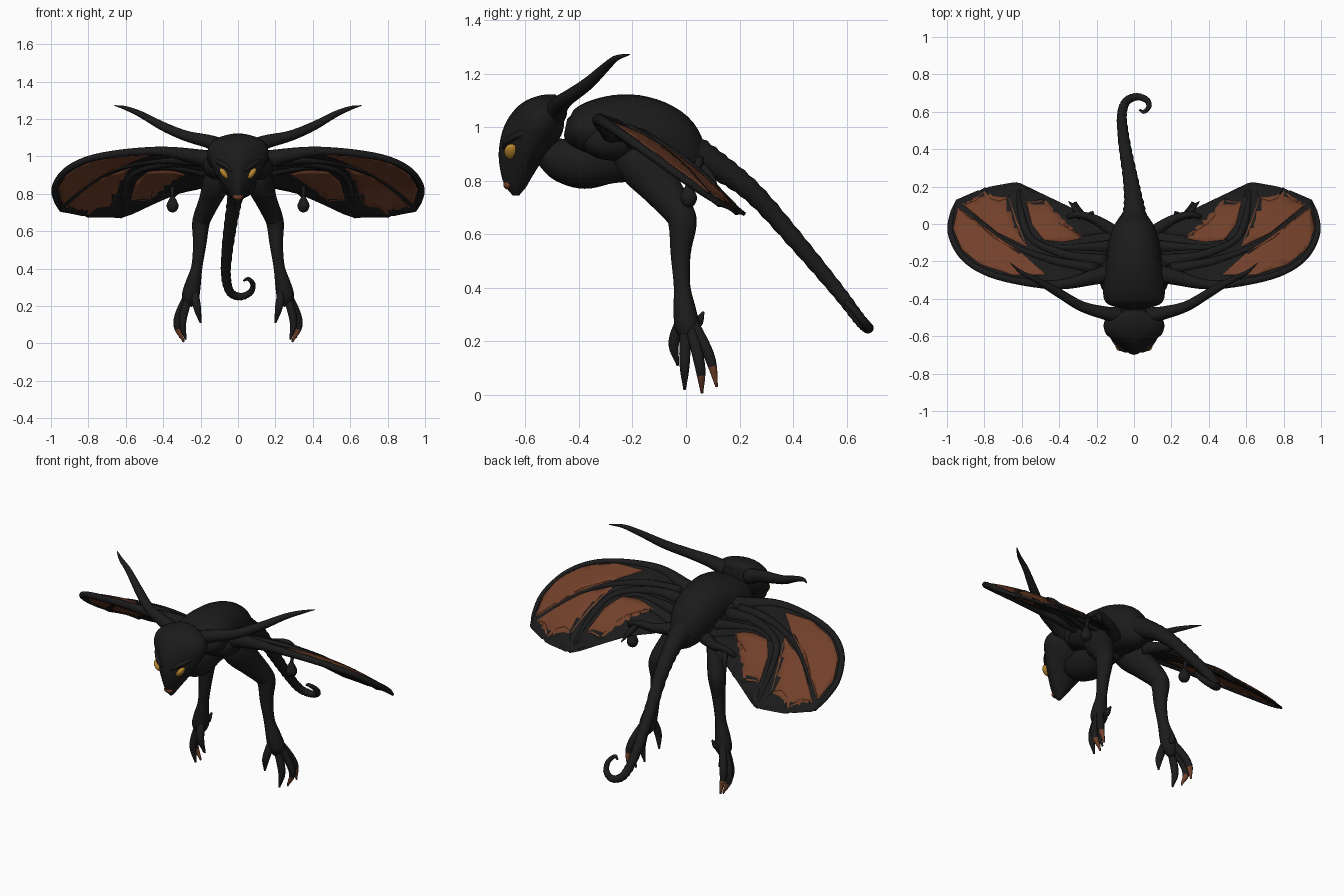
import bpy, bmesh, math
from mathutils import Vector, Matrix

cube = bpy.data.objects.get("Cube")
if cube:
    bpy.data.objects.remove(cube, do_unlink=True)


def make_material(name, rgb):
    mat = bpy.data.materials.new(name)
    mat.use_nodes = True
    colour = (*rgb, 1)
    mat.diffuse_color = colour
    mat.node_tree.nodes["Principled BSDF"].inputs["Base Color"].default_value = colour
    return mat


dark = make_material("charcoal_skin", (.011, .011, .011))
brown = make_material("brown_membrane", (.165, .051, .023))
gold = make_material("golden_eye", (.5, .25, .03))


def add_object(name, bm, materials):
    bmesh.ops.recalc_face_normals(bm, faces=bm.faces)
    for face in bm.faces:
        face.smooth = True
    mesh = bpy.data.meshes.new(name)
    bm.to_mesh(mesh)
    bm.free()
    for mat in materials:
        mesh.materials.append(mat)
    obj = bpy.data.objects.new(name, mesh)
    bpy.context.collection.objects.link(obj)
    return obj


def spline(points, steps):
    """Smooth curve through the points, carrying the radii along."""
    pts = [Vector(p) for p in points]
    pts = [pts[0] * 2 - pts[1]] + pts + [pts[-1] * 2 - pts[-2]]
    path = []
    for a, b, c, d in zip(pts, pts[1:], pts[2:], pts[3:]):
        for i in range(steps):
            t = i / steps
            path.append((b * 2 + (c - a) * t + (a * 2 - b * 5 + c * 4 - d) * t ** 2
                         + (b * 3 - a - c * 3 + d) * t ** 3) / 2)
    return path + [pts[-2]]


def tube(name, points, side=1, steps=5, segs=14, ref=(1, 0, 0), ridge=0, tip=0):
    """Loft of round rings; points hold x, y, z, radius and an optional second radius."""
    path = spline(points, steps)
    bm = bmesh.new()
    across = Vector(ref)
    rings = []
    for i, p in enumerate(path):
        centre = Vector(p[:3])
        ahead = Vector(path[min(i + 1, len(path) - 1)][:3])
        behind = Vector(path[max(i - 1, 0)][:3])
        tangent = (ahead - behind).normalized()
        across = (across - tangent * across.dot(tangent)).normalized()
        other = tangent.cross(across)
        swell = 1 + ridge * (i % 2)
        ring = []
        for k in range(segs):
            a = math.tau * k / segs
            v = (centre + across * math.cos(a) * max(p[3], .001) * swell
                 + other * math.sin(a) * max(p[-1], .001) * swell)
            ring.append(bm.verts.new((v.x * side, v.y, v.z)))
        rings.append(ring)
    for i, (low, high) in enumerate(zip(rings, rings[1:])):
        for k in range(segs):
            n = (k + 1) % segs
            face = bm.faces.new((low[k], low[n], high[n], high[k]))
            face.material_index = int(i >= len(rings) - 1 - tip)
    bm.faces.new(rings[0])
    bm.faces.new(rings[-1]).material_index = int(tip > 0)
    return add_object(name, bm, (dark, brown))


def ball(name, place, size, mat, tilt=0):
    bm = bmesh.new()
    bmesh.ops.create_uvsphere(bm, u_segments=20, v_segments=12, radius=1)
    bm.transform(Matrix.Translation(place) @ Matrix.Rotation(tilt, 4, "Y")
                 @ Matrix.Diagonal((*size, 1)))
    add_object(name, bm, (mat,))


def wing_height(x, y):
    camber = max(0, 1 - ((y + .08) / .27) ** 2)
    droop = max(0, (x - .4) / .6) ** 3
    root = max(0, 1 - x / .33)
    return .815 - .62 * y + .055 * (camber - root) - .07 * droop


def wing_plate(name, outline, thickness, mat, side):
    """Flat outline, cut into a grid and bent onto the wing surface."""
    bm = bmesh.new()
    bm.faces.new([bm.verts.new((x, y, 0)) for x, y in outline])
    bmesh.ops.triangulate(bm, faces=bm.faces, ngon_method="EAR_CLIP")
    for axis in (Vector((1, 0, 0)), Vector((0, 1, 0))):
        for i in range(-10, 26):
            bmesh.ops.bisect_plane(bm, geom=bm.verts[:] + bm.edges[:] + bm.faces[:],
                                   plane_co=axis * (i * .04 + .0133), plane_no=axis)
    for v in bm.verts:
        v.co = (v.co.x * side, v.co.y, wing_height(v.co.x, v.co.y))
    obj = add_object(name, bm, (mat,))
    shell = obj.modifiers.new("thickness", "SOLIDIFY")
    shell.thickness = thickness
    shell.offset = 0
    bpy.ops.object.select_all(action="DESELECT")
    obj.select_set(True)
    bpy.context.view_layer.objects.active = obj
    bpy.ops.object.shade_smooth_by_angle(angle=math.radians(40))


def wing_bone(name, points, side):
    tube(name, [(x, y, wing_height(x, y), r) for x, y, r in points], side, segs=10, ref=(0, 0, 1))


# Humped body, throat and head
tube("body", [(0, -.45, 1, .06, .03), (0, -.42, .995, .15, .075), (0, -.33, .99, .165, .12),
              (0, -.2, .98, .148, .142), (0, -.08, .94, .132, .135), (0, .02, .875, .085, .09),
              (0, .1, .85, .03, .04)], segs=24)
tube("neck", [(0, -.59, .95, .05), (0, -.52, .91, .06), (0, -.46, .88, .085), (0, -.38, .87, .1),
              (0, -.28, .88, .09), (0, -.15, .88, .08)], segs=20)
head = tube("head", [(0, -.635, .745, .012, .012), (0, -.635, .78, .042, .04),
                     (0, -.632, .83, .078, .062), (0, -.617, .9, .118, .085),
                     (0, -.585, .97, .146, .1), (0, -.54, 1.03, .163, .095),
                     (0, -.505, 1.075, .13, .065), (0, -.475, 1.11, .05, .02)], segs=28)
for v in head.data.vertices:  # wedge the face towards the snout
    v.co.x *= min(1, (v.co.y + .8) / .21)
ball("mouth", (0, -.664, .785), (.028, .018, .018), brown)

# Ringed tail ending in a curl
tube("tail", [(0, -.02, .92, .08), (0, .1, .865, .052), (-.02, .25, .755, .038),
              (-.05, .42, .565, .031), (-.065, .57, .385, .025), (-.045, .65, .28, .022),
              (.01, .68, .25, .019), (.065, .665, .272, .016), (.08, .63, .315, .013),
              (.055, .6, .345, .01), (.03, .61, .335, .005)], steps=8, ridge=.1)

# Wing shapes in plan
outline = [(.08, -.3), (.25, -.32), (.42, -.345), (.62, -.32), (.8, -.27), (.93, -.18), (.99, -.06),
           (.985, .04), (.95, .125), (.9, .105), (.85, .12), (.8, .19), (.77, .135), (.72, .12),
           (.67, .14), (.625, .22), (.59, .14), (.54, .115), (.475, .135), (.45, .06), (.39, 0),
           (.28, -.07), (.08, -.04)]
panels = {
    "outer": [(.47, -.275), (.65, -.275), (.82, -.22), (.92, -.14), (.965, -.03), (.94, .08),
              (.86, .02), (.75, -.08), (.6, -.16)],
    "middle": [(.575, -.125), (.73, -.05), (.83, .03), (.92, .105), (.9, .1), (.85, .115),
               (.8, .17), (.77, .13), (.72, .115), (.67, .135), (.63, 0)],
    "inner": [(.27, -.08), (.38, -.1), (.48, -.09), (.545, -.01), (.575, .115), (.54, .11),
              (.475, .12), (.455, .055), (.395, -.005)],
}
toes = {
    "inner": [(.22, -.045, .2), (.2, -.03, .11)],
    "front": [(.295, -.005, .13), (.28, -.005, .02)],
    "middle": [(.325, .05, .12), (.29, .06, .007)],
    "rear": [(.31, .085, .15), (.31, .115, .03)],
    "spur": [(.235, .04, .27), (.22, .065, .31)],
}

for label, s in (("left", 1), ("right", -1)):
    # Eye, brow and swept horn
    ball(label + "_eye", (s * .074, -.653, .908), (.016, .026, .035), gold, s * .65)
    tube(label + "_brow", [(.03, -.68, .92, .008), (.065, -.668, .947, .012),
                           (.11, -.615, .975, .013), (.135, -.55, .99, .006)], s, segs=8, ref=(0, 0, 1))
    tube(label + "_horn", [(.08, -.49, 1.05, .045), (.16, -.475, 1.08, .036), (.28, -.44, 1.11, .028),
                           (.4, -.37, 1.16, .024), (.52, -.3, 1.225, .017), (.6, -.26, 1.258, .011),
                           (.66, -.21, 1.272, .002)], s, ref=(0, 0, 1))

    # Wing with coloured membranes and finger bones
    wing_plate(label + "_wing", outline, .014, dark, s)
    for part, shape in panels.items():
        wing_plate(label + "_" + part + "_membrane", shape, .022, brown, s)
    wing_bone(label + "_leading_edge", [(.06, -.25, .06), (.2, -.28, .045), (.4, -.325, .026),
              (.62, -.305, .02), (.8, -.255, .018), (.92, -.17, .017), (.98, -.05, .016),
              (.972, .05, .014), (.95, .125, .003)], s)
    wing_bone(label + "_outer_finger", [(.2, -.24, .035), (.42, -.2, .024), (.65, -.115, .015),
              (.82, .005, .012), (.95, .12, .003)], s)
    wing_bone(label + "_middle_finger", [(.15, -.2, .04), (.35, -.17, .027), (.54, -.09, .021),
              (.6, .04, .02), (.625, .22, .003)], s)
    wing_bone(label + "_inner_finger", [(.1, -.12, .04), (.25, -.125, .026), (.4, -.125, .016),
              (.5, -.09, .01)], s)
    ball(label + "_shoulder", (s * .11, -.27, .95), (.08, .12, .075), dark)

    # Leg, foot and claws
    tube(label + "_leg", [(.07, -.22, .95, .07, .07), (.11, -.17, .87, .075, .092),
                          (.15, -.09, .77, .058, .075), (.188, -.025, .68, .05, .058),
                          (.2, -.013, .63, .046, .052), (.205, -.02, .53, .036, .038),
                          (.22, -.015, .41, .03, .031), (.24, -.005, .32, .042, .042),
                          (.255, .005, .25, .046, .046), (.265, .01, .2, .02, .02)], s)
    for part, (bend, end) in toes.items():
        claw = 4 if part in ("middle", "rear") else 0
        tube(label + "_" + part + "_toe", [(.24, 0, .32, .02), (*bend, .021), (*end, .005)],
             s, steps=6, segs=10, tip=claw)

    # Hooked rear arm with a hanging pod
    tube(label + "_pod_arm", [(.1, -.05, .85, .04), (.2, .02, .86, .026), (.29, .05, .875, .018),
                              (.345, .04, .85, .015), (.35, .015, .8, .009), (.35, .01, .76, .012)], s, segs=10)
    tube(label + "_pod", [(.35, .01, .79, .008), (.35, .01, .76, .024), (.35, .01, .735, .032),
                          (.35, .01, .71, .022), (.35, .01, .7, .004)], s)
    tube(label + "_arm_spike", [(.29, .04, .87, .02), (.32, .09, .82, .014), (.35, .12, .77, .002)], s, segs=8)
